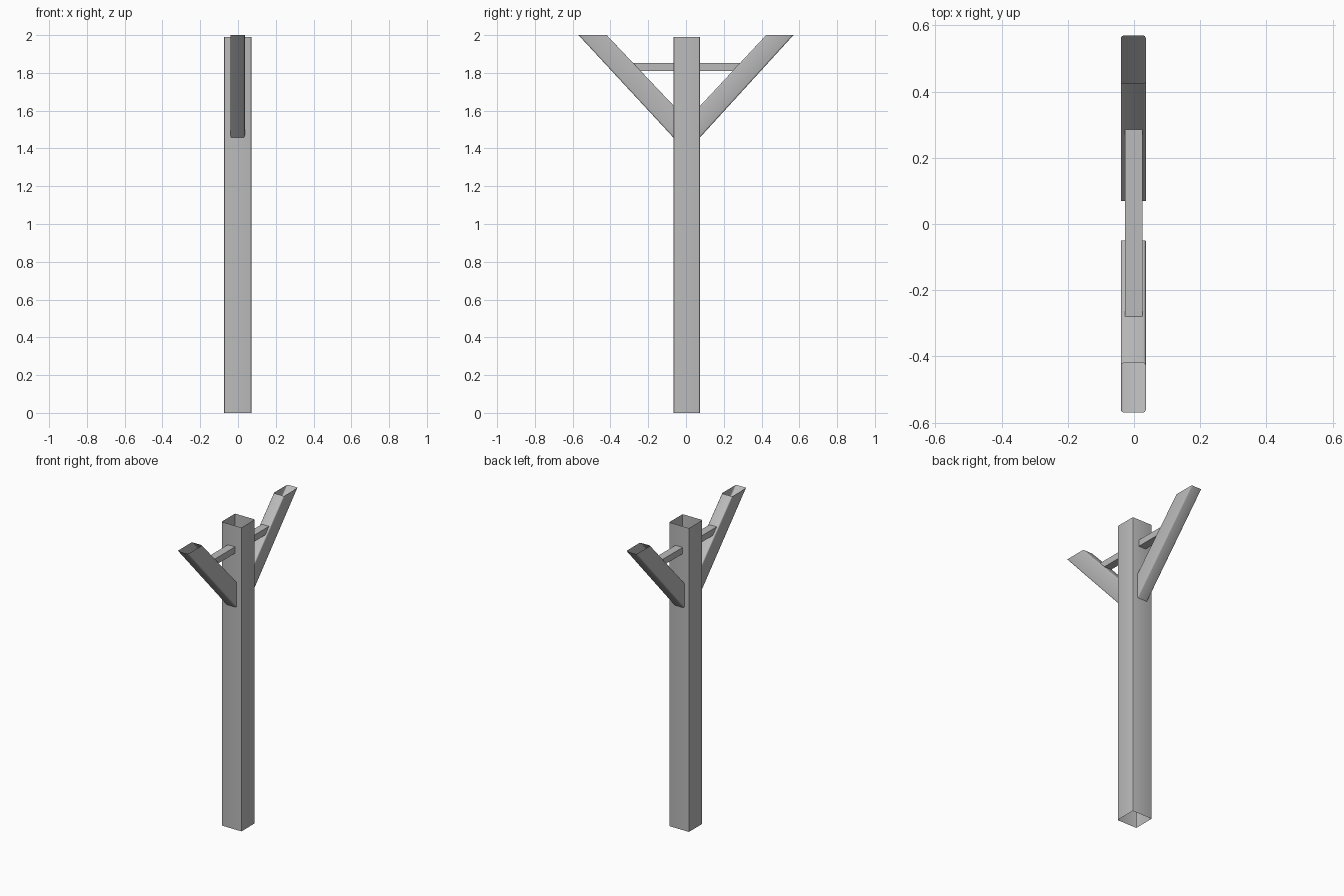
import bpy
import bmesh
from math import cos, sin, pi, radians
from mathutils import Vector

cube = bpy.data.objects.get("Cube")
if cube:
    bpy.data.objects.remove(cube, do_unlink=True)

# Single painted metal finish
metal = bpy.data.materials.new("grey metal")
metal.use_nodes = True
GREY = (0.5, 0.5, 0.5, 1)
metal.diffuse_color = GREY
metal.node_tree.nodes["Principled BSDF"].inputs["Base Color"].default_value = GREY


def rounded_section(ru, rv, steps=3):
    """Unit square outline whose corner radii are ru across and rv deep."""
    points = []
    for quarter, (cu, cv) in enumerate(((1, 1), (0, 1), (0, 0), (1, 0))):
        centre_u = ru + cu * (1 - 2 * ru)
        centre_v = rv + cv * (1 - 2 * rv)
        for i in range(steps + 1 if ru else 1):
            a = (quarter + i / steps) * pi / 2
            points.append((centre_u + ru * cos(a), centre_v + rv * sin(a)))
    return points


def tube(name, x_range, start, end, radius=(0, 0)):
    """Open-ended box tube; start and end each hold two (y, z) edge points."""
    bm = bmesh.new()
    rings = []
    for low, high in (start, end):
        low, high = Vector(low), Vector(high)
        ring = []
        for u, v in rounded_section(*radius):
            y, z = low.lerp(high, v)
            x = x_range[0] + u * (x_range[1] - x_range[0])
            ring.append(bm.verts.new((x, y, z)))
        rings.append(ring)
    a, b = rings
    for i in range(len(a)):
        j = (i + 1) % len(a)
        bm.faces.new((a[i], a[j], b[j], b[i]))
    bmesh.ops.recalc_face_normals(bm, faces=bm.faces)
    mesh = bpy.data.meshes.new(name)
    bm.to_mesh(mesh)
    bm.free()
    mesh.materials.append(metal)
    obj = bpy.data.objects.new(name, mesh)
    bpy.context.collection.objects.link(obj)
    bpy.ops.object.select_all(action="DESELECT")
    obj.select_set(True)
    bpy.context.view_layer.objects.active = obj
    bpy.ops.object.shade_smooth_by_angle(angle=radians(40))
    return obj


# Upright hollow post
tube("post", (-0.073, 0.071), ((-0.066, 0), (0.074, 0)),
     ((-0.066, 1.99), (0.074, 1.99)), (0.025, 0.025))

# Slanted hollow arms, front and back
tube("front_arm", (-0.04, 0.036), ((-0.066, 1.457), (-0.05, 1.61)),
     ((-0.569, 2), (-0.42, 2)), (0.1, 0.07))
tube("back_arm", (-0.04, 0.036), ((0.073, 1.457), (0.07, 1.62)),
     ((0.569, 2), (0.424, 2)), (0.1, 0.07))

# Thin tie bar running through the post, with mitred ends
tube("tie_bar", (-0.027, 0.025), ((-0.243, 1.81), (-0.283, 1.852)),
     ((0.248, 1.81), (0.288, 1.852)))
